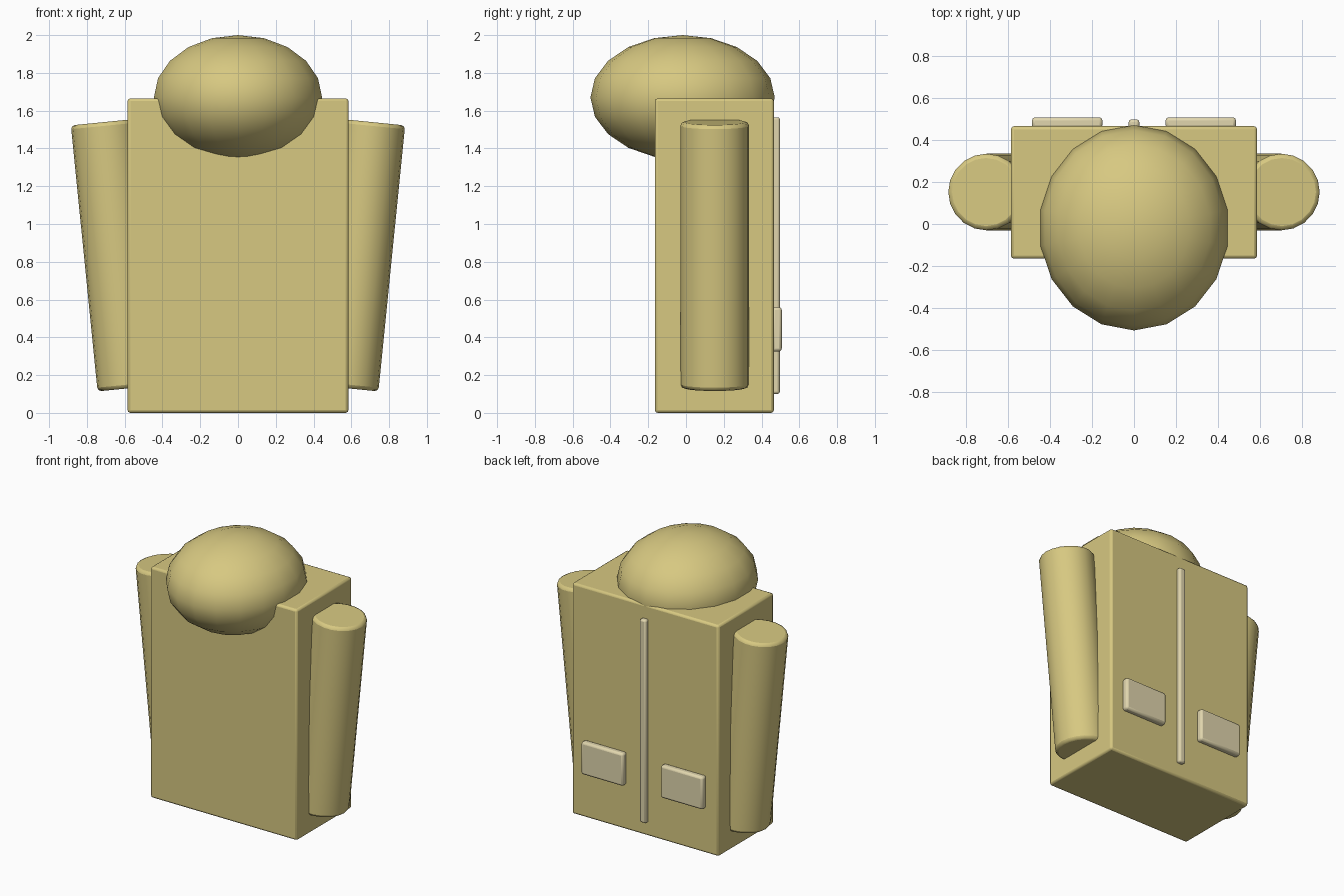
import bpy, bmesh, math
from mathutils import Matrix, Vector

if "Cube" in bpy.data.objects:
    bpy.data.objects.remove(bpy.data.objects["Cube"])


def material(name, color):
    m = bpy.data.materials.new(name)
    m.diffuse_color = (*color, 1)
    m.use_nodes = True
    m.node_tree.nodes["Principled BSDF"].inputs["Base Color"].default_value = m.diffuse_color
    return m


CLOTH = material("khaki_cloth", (0.68, 0.58, 0.22))
TRIM = material("pale_trim", (0.75, 0.67, 0.42))


def finish(name, bm, mat, bevel=0, segments=2):
    mesh = bpy.data.meshes.new(name)
    bm.to_mesh(mesh)
    bm.free()
    ob = bpy.data.objects.new(name, mesh)
    bpy.context.collection.objects.link(ob)
    mesh.materials.append(mat)
    if bevel:
        mod = ob.modifiers.new("bevel", 'BEVEL')
        mod.width, mod.segments = bevel, segments
        mod.limit_method = 'ANGLE'
        mod.angle_limit = math.radians(40)
    bpy.ops.object.select_all(action='DESELECT')
    ob.select_set(True)
    bpy.context.view_layer.objects.active = ob
    bpy.ops.object.shade_smooth_by_angle(angle=math.radians(35))
    return ob


def box(name, lo, hi, mat, bevel):
    lo, hi = Vector(lo), Vector(hi)
    bm = bmesh.new()
    bmesh.ops.create_cube(bm, size=1, matrix=Matrix.Translation((lo + hi) / 2)
                          @ Matrix.Diagonal((*(hi - lo), 1)))
    return finish(name, bm, mat, bevel)


# Jacket body
box("jacket_body", (-0.585, -0.165, 0), (0.585, 0.465, 1.665), CLOTH, 0.015)

# Hood: squashed sphere with a vertex column on the front and back centre line
bm = bmesh.new()
bmesh.ops.create_uvsphere(bm, u_segments=18, v_segments=10, radius=1)
if max(v.co.x for v in bm.verts) > 0.995:
    bmesh.ops.rotate(bm, verts=bm.verts, matrix=Matrix.Rotation(math.pi / 2, 3, 'Z'))
bmesh.ops.transform(bm, verts=bm.verts, matrix=Matrix.Translation((0, -0.018, 1.67))
                    @ Matrix.Diagonal((0.452, 0.488, 0.33, 1)))
finish("hood", bm, CLOTH)

# Sleeves and pockets on both sides
for side, label in ((-1, "left"), (1, "right")):
    bm = bmesh.new()
    bmesh.ops.create_cone(bm, cap_ends=True, segments=20, radius1=0.182, radius2=0.182,
                          depth=1.415, matrix=Matrix.Translation((side * 0.633, 0.152, 0.836))
                          @ Matrix.Rotation(side * 0.1, 4, 'Y'))
    finish(label + "_sleeve", bm, CLOTH, 0.02)
    x0, x1 = sorted((side * 0.15, side * 0.485))
    box(label + "_pocket", (x0, 0.455, 0.325), (x1, 0.507, 0.56), TRIM, 0.015)

# Zip strip
box("zip_strip", (-0.025, 0.455, 0.1), (0.025, 0.497, 1.565), TRIM, 0.012)
